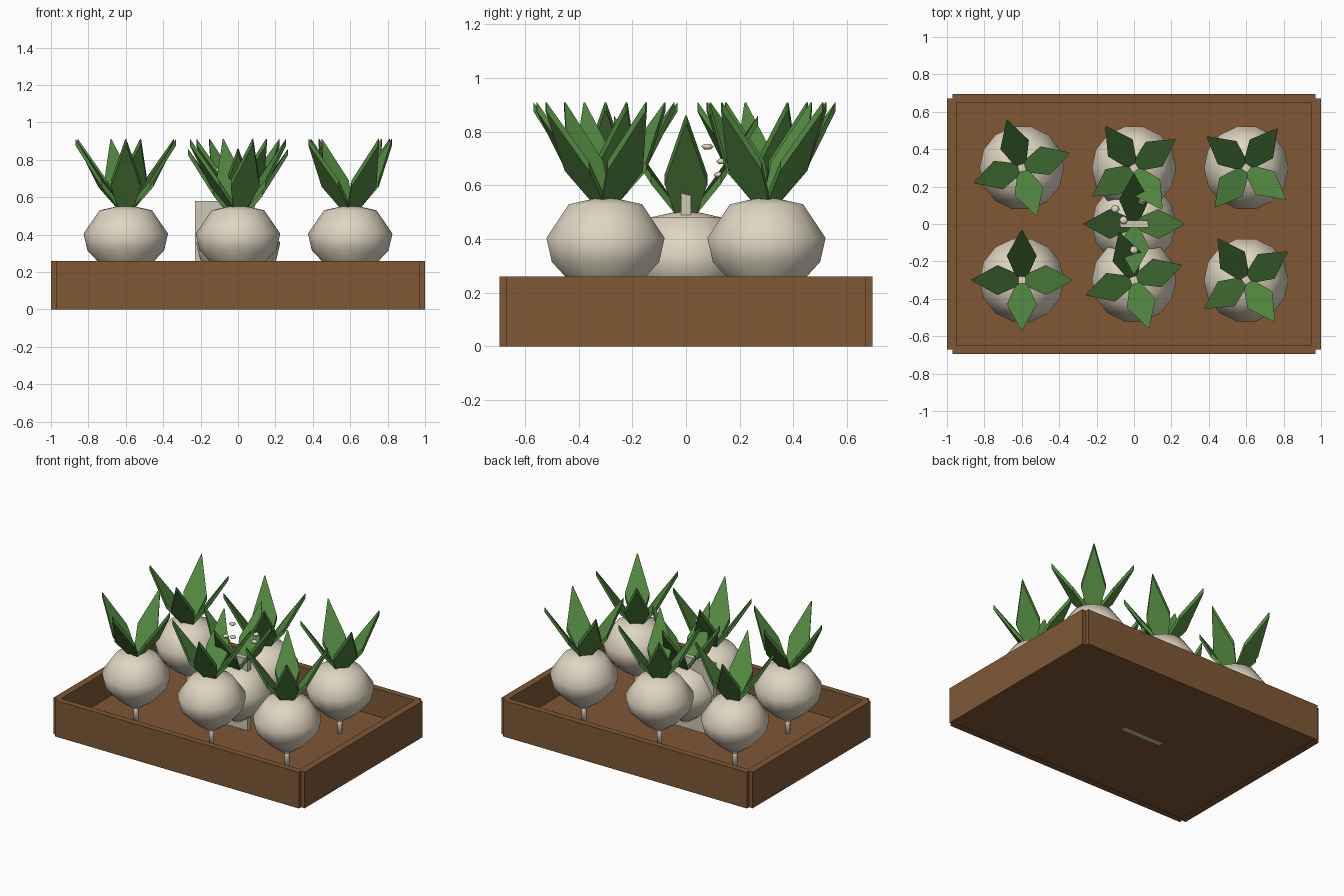
import bpy, bmesh, math
from mathutils import Matrix, Vector

if "Cube" in bpy.data.objects:
    bpy.data.objects.remove(bpy.data.objects["Cube"])


def material(name, rgb):
    m = bpy.data.materials.new(name)
    m.diffuse_color = (*rgb, 1)
    m.use_nodes = True
    m.node_tree.nodes["Principled BSDF"].inputs["Base Color"].default_value = m.diffuse_color
    return m


WOOD = material("brown wood", (0.215, 0.097, 0.036))
ROOT = material("cream root", (0.74, 0.67, 0.54))
LEAF = material("leaf green", (0.085, 0.25, 0.052))
BOARD = material("pale board", (0.62, 0.58, 0.46))


def finish(bm, name, mat, smooth=False):
    bmesh.ops.recalc_face_normals(bm, faces=bm.faces)
    me = bpy.data.meshes.new(name)
    bm.to_mesh(me)
    bm.free()
    me.materials.append(mat)
    for p in me.polygons:
        p.use_smooth = smooth
    ob = bpy.data.objects.new(name, me)
    bpy.context.collection.objects.link(ob)
    return ob


def box(name, lo, hi, mat):
    lo, hi = Vector(lo), Vector(hi)
    bm = bmesh.new()
    bmesh.ops.create_cube(bm, size=1, matrix=Matrix.Translation((lo + hi) / 2)
                          @ Matrix.Diagonal((*(hi - lo), 1)))
    return finish(bm, name, mat)


def lathe(name, profile, sides, loc, mat, smooth=True):
    """Closed solid of revolution; profile is (radius, z) from bottom to top."""
    bm = bmesh.new()
    rings = []
    for r, z in profile:
        rings.append([bm.verts.new((loc[0] + r * math.cos(math.tau * k / sides),
                                    loc[1] + r * math.sin(math.tau * k / sides),
                                    loc[2] + z)) for k in range(sides)])
    for a, b in zip(rings, rings[1:]):
        for k in range(sides):
            n = (k + 1) % sides
            bm.faces.new((a[k], a[n], b[n], b[k]))
    bm.faces.new(rings[0])
    bm.faces.new(rings[-1])
    return finish(bm, name, mat, smooth)


# Leaf outline: (distance from stem, half width, height), extruded downwards
LEAF_SHAPE = [(0.005, 0.025, 0.535), (0.13, 0.08, 0.69), (0.268, 0.003, 0.91)]
THICK = 0.035


def leaves(name, loc, turn):
    bm = bmesh.new()
    for k in range(4):
        place = Matrix.Translation(loc) @ Matrix.Rotation(turn + k * math.pi / 2, 4, 'Z')
        outline = ([(r, -w, z) for r, w, z in LEAF_SHAPE]
                   + [(r, w, z) for r, w, z in reversed(LEAF_SHAPE)])
        top = [bm.verts.new(place @ Vector(p)) for p in outline]
        low = [bm.verts.new(v.co - Vector((0, 0, THICK))) for v in top]
        bm.faces.new(top)
        bm.faces.new(low[::-1])
        for i in range(6):
            j = (i + 1) % 6
            bm.faces.new((top[i], low[i], low[j], top[j]))
    finish(bm, name, LEAF)


BULB = [(0.03, 0.16), (0.12, 0.225), (0.205, 0.315), (0.226, 0.405),
        (0.14, 0.53), (0.04, 0.552)]


def turnip(name, x, y, z, turn):
    lathe(name + "_bulb", BULB, 14, (x, y, z), ROOT)
    lathe(name + "_taproot", [(0.016, 0.05 - z), (0.018, 0.2)], 8, (x, y, z), ROOT)
    leaves(name + "_leaves", (x, y, z), turn)


# Crate: floor and four boards with notched corners
box("crate_floor", (-0.96, -0.66, 0.002), (0.96, 0.66, 0.065), WOOD)
for s, n in ((-1, "front"), (1, "back")):
    y0, y1 = sorted((s * 0.65, s * 0.695))
    box(n + "_wall", (-0.97, y0, 0), (0.97, y1, 0.26), WOOD)
for s, n in ((-1, "left"), (1, "right")):
    x0, x1 = sorted((s * 0.95, s * 1.0))
    box(n + "_wall", (x0, -0.67, 0), (x1, 0.67, 0.26), WOOD)

# Six turnips in a grid, plus a lower one in the middle
for i, x in enumerate((-0.6, 0, 0.6)):
    for j, y in enumerate((-0.3, 0.3)):
        turnip(f"turnip_{i}_{j}", x, y, 0, 0.3 * (i + j))
turnip("turnip_middle", 0, 0, -0.05, 0)

# Upright board through the middle
box("marker_board", (-0.23, -0.018, 0), (0.09, 0.018, 0.58), BOARD)

# Small pebbles above the middle
for k, p in enumerate(((-0.1, 0.08, 0.745), (-0.055, 0.02, 0.685), (0.05, 0.135, 0.69),
                       (0.045, 0.125, 0.64), (0.0, -0.14, 0.77))):
    lathe(f"pebble_{k}", [(0.012, -0.01), (0.023, 0), (0.012, 0.01)], 8, p, ROOT)
